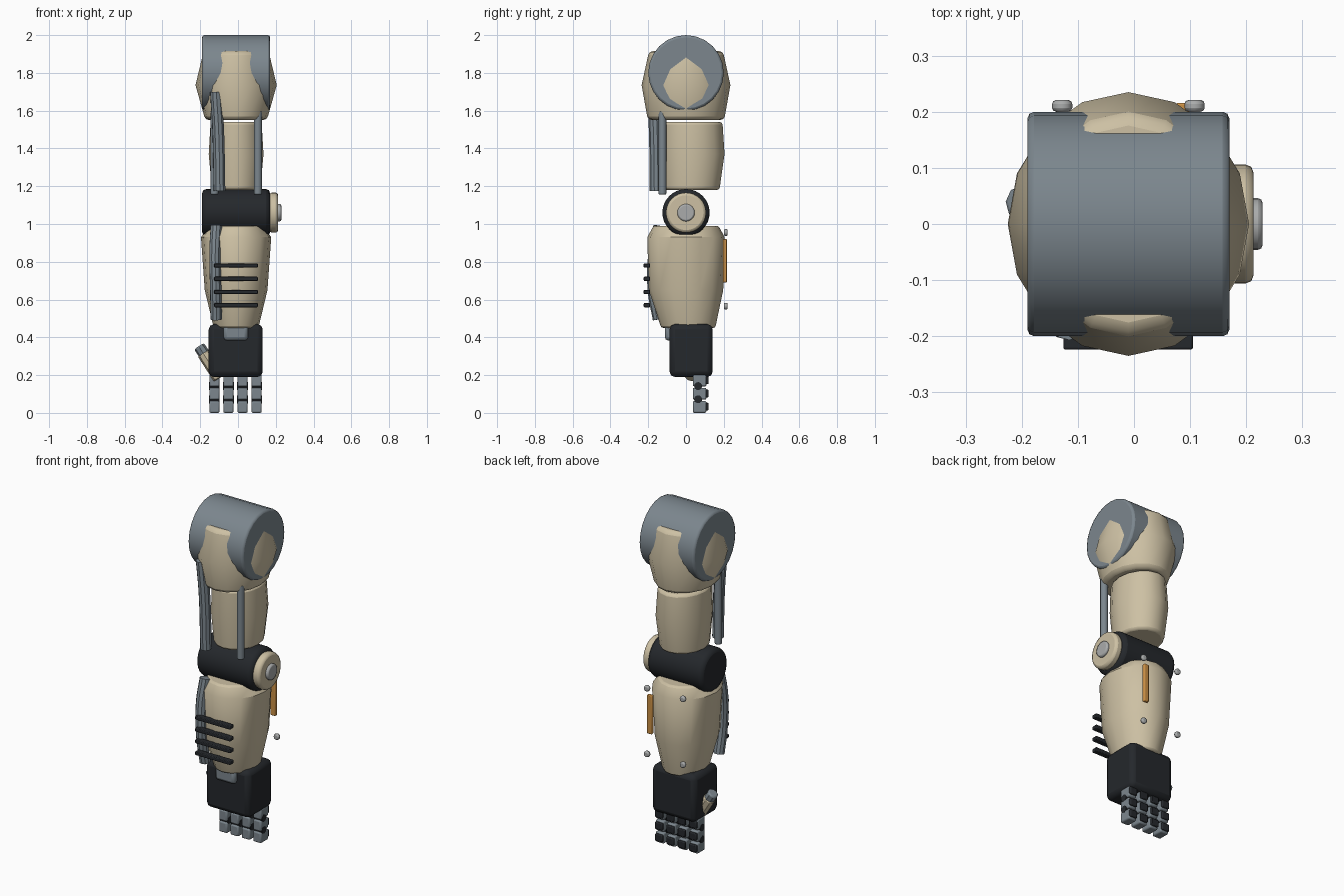
import bpy, bmesh, math
from mathutils import Vector

if "Cube" in bpy.data.objects:
    bpy.data.objects.remove(bpy.data.objects["Cube"], do_unlink=True)


def material(name, r, g, b):
    m = bpy.data.materials.new(name)
    m.use_nodes = True
    m.diffuse_color = (r, g, b, 1)
    m.node_tree.nodes["Principled BSDF"].inputs["Base Color"].default_value = (r, g, b, 1)
    return m


GREY = material("slate_grey", 0.20, 0.24, 0.27)
TAN = material("tan_shell", 0.61, 0.53, 0.37)
DARK = material("dark_rubber", 0.018, 0.021, 0.025)
GOLD = material("amber", 0.60, 0.28, 0.06)
STEEL = material("light_steel", 0.40, 0.41, 0.41)
CX = -0.01  # centre line of the arm


def finish(ob, name, mat, bevel=0.0, segments=2):
    """Name, colour, bevel and smooth an object."""
    ob.name = ob.data.name = name
    ob.data.materials.append(mat)
    bpy.ops.object.select_all(action="DESELECT")
    ob.select_set(True)
    bpy.context.view_layer.objects.active = ob
    bpy.ops.object.shade_smooth_by_angle(angle=math.radians(35))
    if bevel:
        mod = ob.modifiers.new("Bevel", "BEVEL")
        mod.width, mod.segments = bevel, segments
        mod.limit_method, mod.angle_limit = "ANGLE", math.radians(50)
    return ob


def box(name, lo, hi, mat, bevel=0.006):
    lo, hi = Vector(lo), Vector(hi)
    bpy.ops.mesh.primitive_cube_add(size=1, location=(lo + hi) / 2)
    ob = bpy.context.object
    for v in ob.data.vertices:
        v.co = v.co * (hi - lo)
    return finish(ob, name, mat, bevel)


def cylinder(name, a, b, radius, mat, sides=24, bevel=0.0):
    """Cylinder running from point a to point b."""
    a, b = Vector(a), Vector(b)
    bpy.ops.mesh.primitive_cylinder_add(vertices=sides, radius=radius,
                                        depth=(b - a).length, location=(a + b) / 2)
    ob = bpy.context.object
    ob.rotation_euler = (b - a).to_track_quat("Z", "Y").to_euler()
    return finish(ob, name, mat, bevel)


def loft(name, rings, mat, bevel, sides=16):
    """Shell through elliptical rings of (z, centre y, x radius, y radius)."""
    bm = bmesh.new()
    loops = []
    for z, cy, rx, ry in rings:
        angles = [math.tau * i / sides for i in range(sides)]
        loops.append([bm.verts.new((CX + rx * math.cos(t), cy + ry * math.sin(t), z))
                      for t in angles])
    for low, high in zip(loops, loops[1:]):
        for i in range(sides):
            j = (i + 1) % sides
            bm.faces.new((low[i], low[j], high[j], high[i]))
    bm.faces.new(loops[0][::-1])
    bm.faces.new(loops[-1])
    bmesh.ops.recalc_face_normals(bm, faces=bm.faces)
    mesh = bpy.data.meshes.new(name)
    bm.to_mesh(mesh)
    bm.free()
    ob = bpy.data.objects.new(name, mesh)
    bpy.context.collection.objects.link(ob)
    return finish(ob, name, mat, bevel)


def tube(name, points, radius, mat):
    """Round conduit along a smooth path, turned into a mesh."""
    curve = bpy.data.curves.new(name, "CURVE")
    curve.dimensions = "3D"
    curve.bevel_depth, curve.bevel_resolution = radius, 3
    curve.use_fill_caps = True
    spline = curve.splines.new("BEZIER")
    spline.bezier_points.add(len(points) - 1)
    for p, co in zip(spline.bezier_points, points):
        p.co = co
        p.handle_left_type = p.handle_right_type = "AUTO"
    ob = bpy.data.objects.new(name, curve)
    bpy.context.collection.objects.link(ob)
    bpy.ops.object.select_all(action="DESELECT")
    ob.select_set(True)
    bpy.context.view_layer.objects.active = ob
    bpy.ops.object.convert(target="MESH")
    return finish(bpy.context.object, name, mat, 0.01)


# Shoulder
cylinder("shoulder_drum", (-0.19, 0, 1.8), (0.17, 0, 1.8), 0.2, GREY, 24, 0.012)
loft("shoulder_shell", [(1.55, 0, 0.163, 0.202), (1.735, 0, 0.215, 0.235),
                        (1.915, 0, 0.172, 0.196)], TAN, 0.02)

# Upper arm and its pistons
loft("upper_arm", [(1.18, 0.025, 0.128, 0.152), (1.37, 0.03, 0.145, 0.174),
                   (1.54, 0.025, 0.135, 0.168)], TAN, 0.014)
for side, label in ((-1, "right"), (1, "left")):
    x = CX + side * 0.115
    cylinder(label + "_piston", (x, -0.125, 1.155), (x, -0.125, 1.6), 0.021, GREY, 16, 0.007)
tube("upper_conduit", [(-0.117, -0.175, 1.7), (-0.105, -0.165, 1.5),
                       (-0.098, -0.16, 1.175)], 0.032, GREY)

# Elbow
cylinder("elbow_joint", (-0.19, 0, 1.06), (0.17, 0, 1.06), 0.125, DARK, 32, 0.022)
cylinder("elbow_disc", (0.165, 0, 1.06), (0.213, 0, 1.06), 0.106, TAN, 32, 0.014)
cylinder("elbow_cap", (0.2, 0, 1.06), (0.229, 0, 1.06), 0.046, STEEL, 24, 0.008)

# Forearm
loft("forearm", [(0.45, 0.012, 0.118, 0.143), (0.65, 0, 0.166, 0.197),
                 (0.93, 0, 0.186, 0.205), (0.99, 0, 0.145, 0.172)], TAN, 0.01)
tube("forearm_conduit", [(-0.115, -0.142, 0.99), (-0.122, -0.168, 0.85),
                         (-0.118, -0.172, 0.65), (-0.115, -0.145, 0.495)], 0.031, GREY)
for i in range(4):
    z = 0.57 + 0.07 * i
    box(f"vent_bar_{i + 1}", (-0.126, -0.224, z - 0.011), (0.105, -0.19, z + 0.011), DARK, 0.004)
box("light_strip", (0.075, 0.196, 0.69), (0.106, 0.216, 0.92), GOLD, 0.004)
for side in (-1, 1):
    for z in (0.565, 0.955):
        x = CX + side * 0.118
        cylinder(f"screw_{side}_{z}", (x, 0.2, z), (x, 0.221, z), 0.018, STEEL, 12, 0.007)

# Wrist and palm
box("palm", (-0.155, -0.087, 0.19), (0.131, 0.141, 0.47), DARK, 0.028)
box("wrist_plate", (-0.076, -0.112, 0.383), (0.053, -0.06, 0.465), GREY, 0.018)

# Fingers, three segments each with knuckle pins and back pads
for f in range(4):
    x = -0.125 + 0.0745 * f
    w = 0.027
    for s in range(3):
        z = 0.07 * s
        box(f"finger_{f + 1}_segment_{s + 1}", (x - w, 0.036, z), (x + w, 0.108, z + 0.063), GREY, 0.008)
        box(f"finger_{f + 1}_pad_{s + 1}", (x - w + 0.003, 0.1, z + 0.012),
            (x + w - 0.003, 0.119, z + 0.054), DARK, 0.005)
    for k in (1, 2):
        z = 0.07 * k + 0.002
        cylinder(f"finger_{f + 1}_knuckle_{k}", (x - w - 0.001, 0.064, z),
                 (x + w + 0.001, 0.064, z), 0.021, DARK, 16)

# Thumb, slanting outward
base, tip = Vector((-0.098, 0.03, 0.185)), Vector((-0.206, 0.038, 0.353))
cylinder("thumb_base", base, base.lerp(tip, 0.78), 0.035, TAN, 8, 0.006)
cylinder("thumb_tip", base.lerp(tip, 0.74), tip, 0.031, GREY, 8, 0.008)
